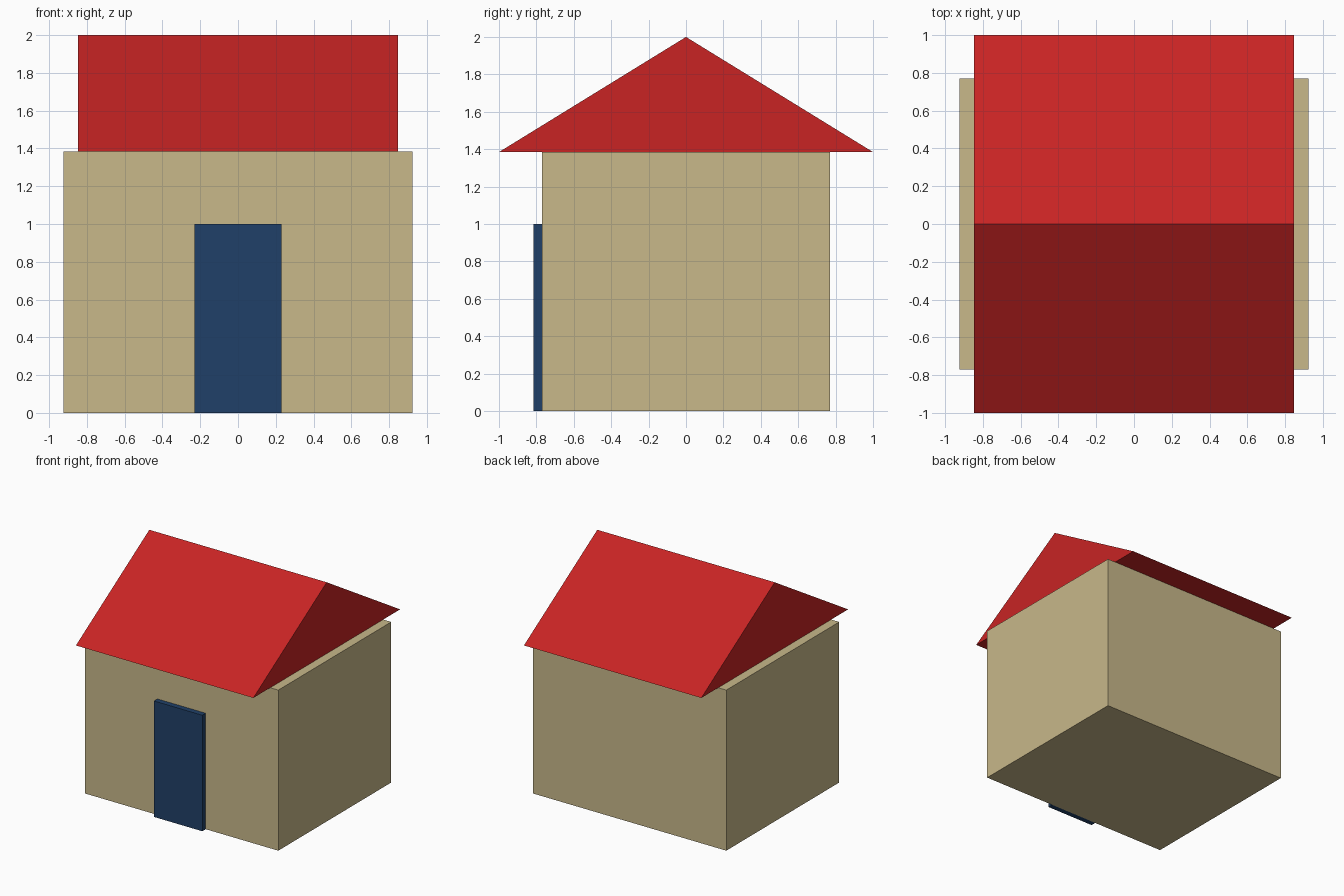
import bpy
import bmesh

if "Cube" in bpy.data.objects:
    bpy.data.objects.remove(bpy.data.objects["Cube"])

U = 2 / 13  # one building unit; the roof spans 13 of them


def srgb(r, g, b):
    return tuple(((c / 255 + 0.055) / 1.055) ** 2.4 for c in (r, g, b)) + (1.0,)


def material(name, rgb):
    mat = bpy.data.materials.new(name)
    mat.diffuse_color = srgb(*rgb)
    mat.use_nodes = True
    mat.node_tree.nodes["Principled BSDF"].inputs["Base Color"].default_value = mat.diffuse_color
    return mat


def extrude_x(name, profile, half_width, mat):
    """Solid made by sweeping a (y, z) outline across x."""
    bm = bmesh.new()
    face = bm.faces.new([bm.verts.new((-half_width * U, y * U, z * U)) for y, z in profile])
    swept = bmesh.ops.extrude_face_region(bm, geom=[face])["geom"]
    verts = [v for v in swept if isinstance(v, bmesh.types.BMVert)]
    bmesh.ops.translate(bm, verts=verts, vec=(2 * half_width * U, 0, 0))
    bmesh.ops.recalc_face_normals(bm, faces=bm.faces)
    mesh = bpy.data.meshes.new(name)
    bm.to_mesh(mesh)
    bm.free()
    mesh.materials.append(mat)
    obj = bpy.data.objects.new(name, mesh)
    bpy.context.collection.objects.link(obj)
    return obj


def box(y0, y1, z0, z1):
    return [(y0, z0), (y1, z0), (y1, z1), (y0, z1)]


tan = material("tan_plaster", (200, 184, 138))
red = material("red_tile", (200, 36, 36))
blue = material("blue_paint", (32, 64, 104))

# Walls, door standing proud of the front wall, and gabled roof
extrude_x("walls", box(-5, 5, 0, 9), 6, tan)
extrude_x("door", box(-5.3, -5, 0, 6.5), 1.5, blue)
extrude_x("roof", [(-6.5, 9), (6.5, 9), (0, 13)], 5.5, red)
